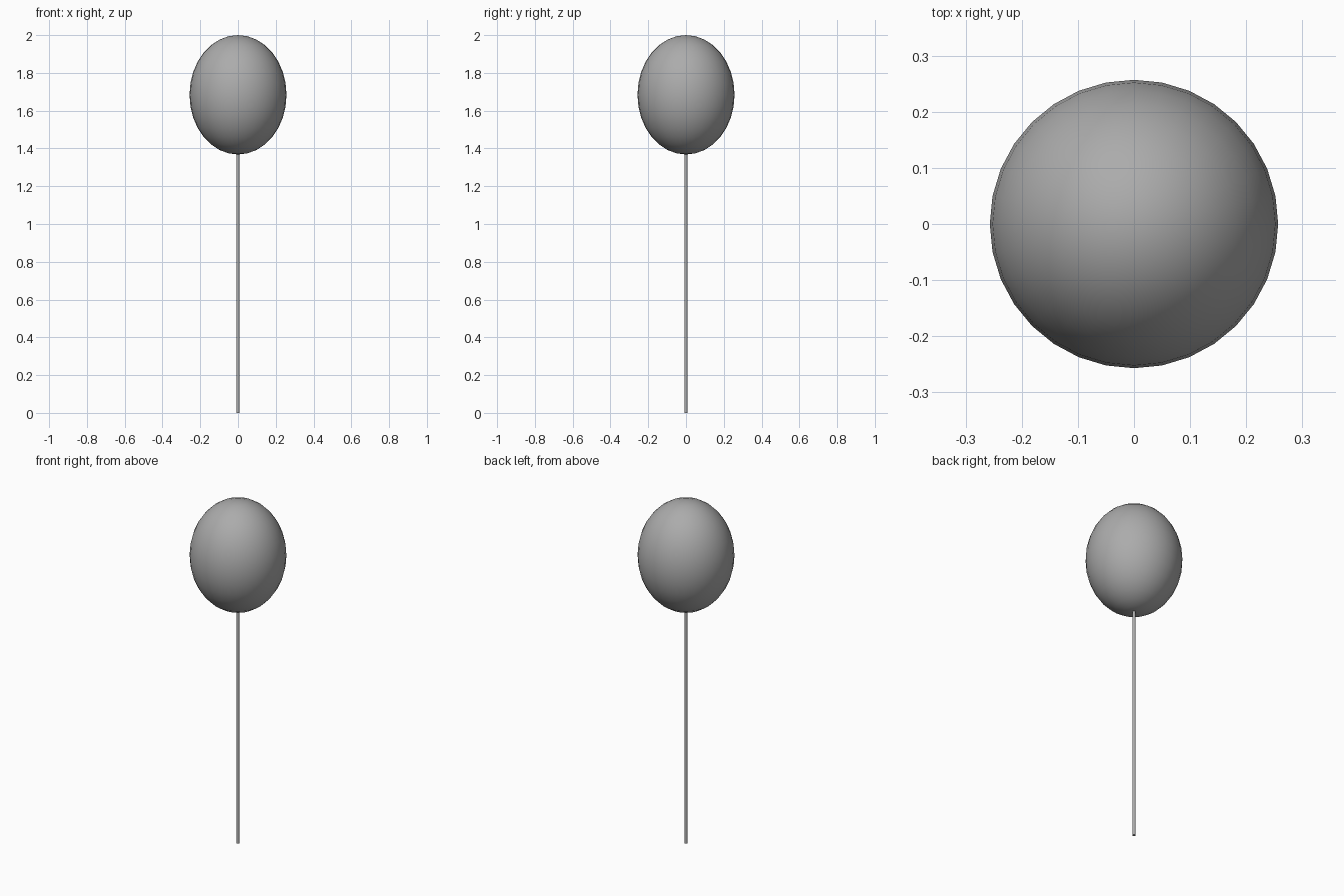
import bpy

if "Cube" in bpy.data.objects:
    bpy.data.objects.remove(bpy.data.objects["Cube"])

RADIUS = 0.257
BOTTOM, TOP = 1.368, 2.0
STICK_RADIUS = 0.0085

# Dark grey for both parts
grey = bpy.data.materials.new("dark_grey")
grey.diffuse_color = (0.41, 0.41, 0.41, 1)
grey.use_nodes = True
grey.node_tree.nodes["Principled BSDF"].inputs["Base Color"].default_value = grey.diffuse_color

# Stretched round head
bpy.ops.mesh.primitive_uv_sphere_add(segments=32, ring_count=16, radius=1,
                                     location=(0, 0, (BOTTOM + TOP) / 2))
head = bpy.context.object
head.name = "balloon"
head.scale = (RADIUS, RADIUS, (TOP - BOTTOM) / 2)
bpy.ops.object.transform_apply(location=False, rotation=False, scale=True)
bpy.ops.object.shade_smooth()
head.data.materials.append(grey)

# Thin straight stick, its top just inside the head
length = BOTTOM + 0.005
bpy.ops.mesh.primitive_cylinder_add(vertices=32, radius=STICK_RADIUS, depth=length,
                                    location=(0, 0, length / 2))
stick = bpy.context.object
stick.name = "stick"
bpy.ops.object.shade_smooth_by_angle()
stick.data.materials.append(grey)
